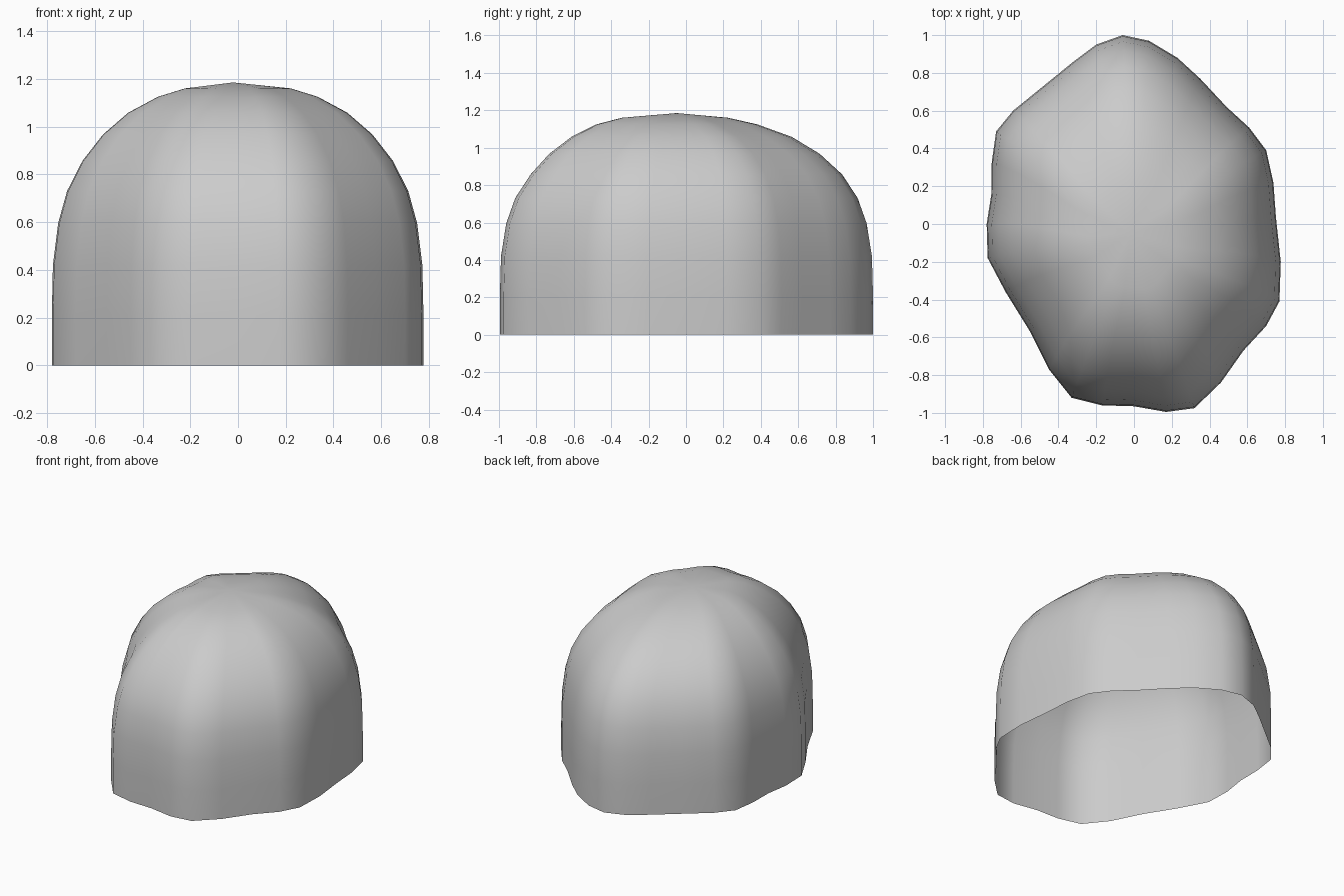
import bpy, bmesh

# Irregular footprint of the shell, clockwise from the back
OUTLINE = [(-0.06, 1.0), (0.08, 0.97), (0.23, 0.88), (0.35, 0.77), (0.49, 0.62),
           (0.61, 0.51), (0.70, 0.39), (0.738, 0.22), (0.752, 0.03), (0.777, -0.2),
           (0.77, -0.41), (0.70, -0.54), (0.58, -0.67), (0.46, -0.84), (0.32, -0.975),
           (0.17, -0.995), (0.0, -0.965), (-0.17, -0.96), (-0.33, -0.92), (-0.45, -0.77),
           (-0.55, -0.57), (-0.68, -0.36), (-0.775, -0.18), (-0.78, 0.0), (-0.755, 0.16),
           (-0.753, 0.33), (-0.73, 0.49), (-0.64, 0.60), (-0.48, 0.73), (-0.32, 0.86),
           (-0.20, 0.95)]

# Dome profile: height, footprint scale, y drift of the ring
PROFILE = [(0.0, 1.0, 0), (0.21, 1.0, 0), (0.42, 0.994, 0), (0.595, 0.966, 0),
           (0.73, 0.918, 0), (0.857, 0.835, 0), (0.967, 0.725, -0.01),
           (1.058, 0.59, -0.025), (1.125, 0.43, -0.05), (1.16, 0.285, -0.06)]
APEX = (-0.02, -0.05, 1.185)

bm = bmesh.new()
rings = [[bm.verts.new((x * s, y * s + dy, z)) for x, y in OUTLINE]
         for z, s, dy in PROFILE]
apex = bm.verts.new(APEX)
n = len(OUTLINE)

# Walls and crown, open underneath
for low, high in zip(rings, rings[1:]):
    for i in range(n):
        j = (i + 1) % n
        bm.faces.new((low[j], low[i], high[i], high[j]))
for i in range(n):
    bm.faces.new((rings[-1][(i + 1) % n], rings[-1][i], apex))
for f in bm.faces:
    f.smooth = True
bm.normal_update()
if sum(f.normal.z for f in bm.faces) < 0:
    bmesh.ops.reverse_faces(bm, faces=bm.faces[:])

mesh = bpy.data.meshes.new("dome_shell")
bm.to_mesh(mesh)
bm.free()
bpy.context.collection.objects.link(bpy.data.objects.new("dome_shell", mesh))
